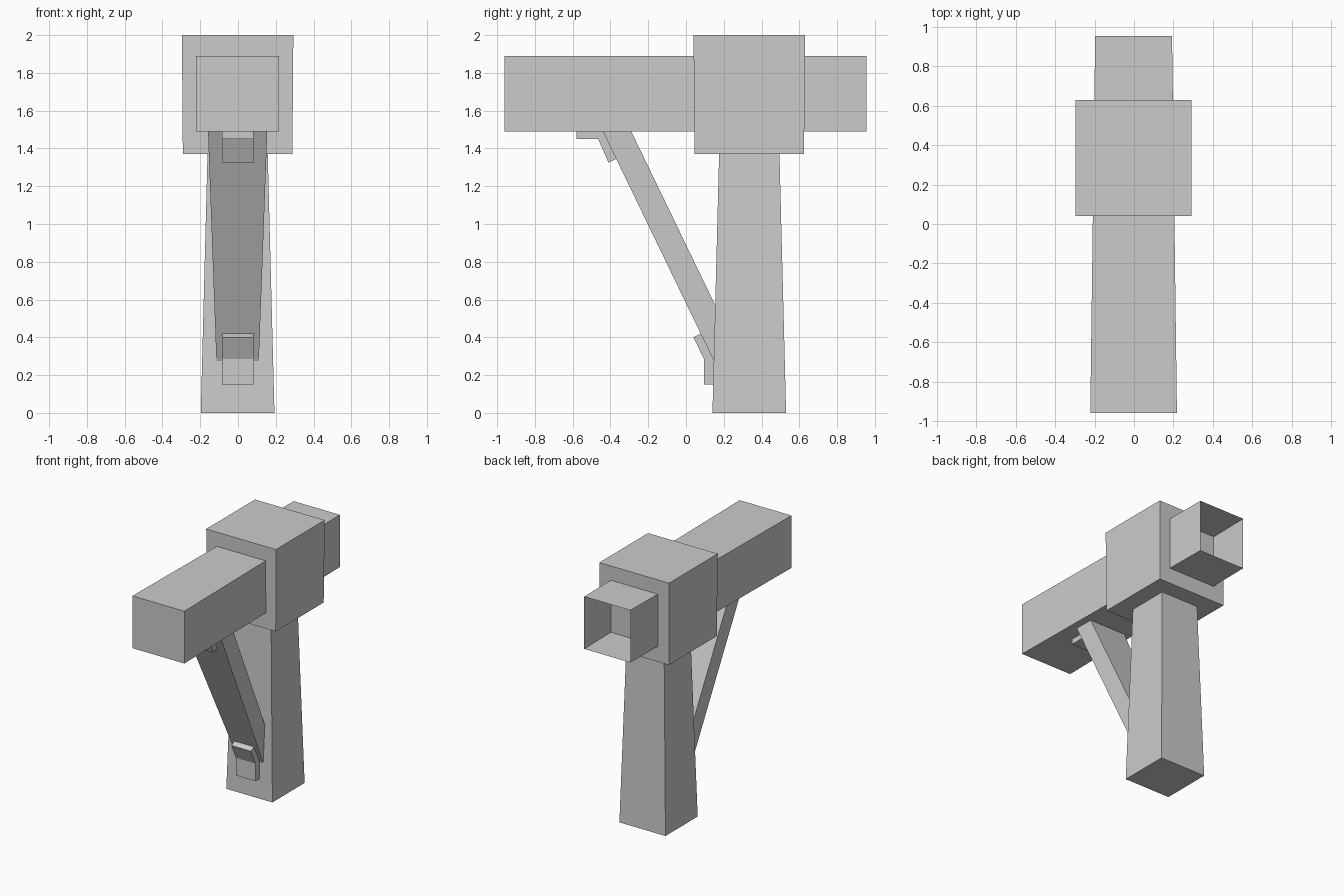
import bpy
import bmesh
from mathutils import Vector

cube = bpy.data.objects.get("Cube")
if cube:
    bpy.data.objects.remove(cube, do_unlink=True)

grey = bpy.data.materials.new("plain grey")
grey.use_nodes = True
grey.diffuse_color = (0.6, 0.6, 0.6, 1)
grey.node_tree.nodes["Principled BSDF"].inputs["Base Color"].default_value = (0.6, 0.6, 0.6, 1)

CENTRE_X = -0.002


def side_prism(name, profile, half_width, open_back=False):
    """Span a side (y, z) profile across x; half_width(y, z) gives the taper."""
    bm = bmesh.new()
    rows = [[bm.verts.new((CENTRE_X + side * half_width(y, z), y, z)) for y, z in profile]
            for side in (-1, 1)]
    left, right = rows
    bm.faces.new(left)
    bm.faces.new(reversed(right))
    count = len(profile)
    for i in range(count):
        j = (i + 1) % count
        bm.faces.new((left[j], left[i], right[i], right[j]))
    bmesh.ops.recalc_face_normals(bm, faces=bm.faces)
    if open_back:
        ends = [f for f in bm.faces if f.normal.y > 0.9]
        bmesh.ops.delete(bm, geom=ends, context='FACES_ONLY')
    mesh = bpy.data.meshes.new(name)
    bm.to_mesh(mesh)
    bm.free()
    mesh.materials.append(grey)
    obj = bpy.data.objects.new(name, mesh)
    bpy.context.collection.objects.link(obj)
    return obj


# Tapered upright post
side_prism("post", [(0.14, 0), (0.53, 0), (0.494, 1.4), (0.176, 1.4)],
           lambda y, z: 0.195 - 0.026 * z)

# Head block on top of the post
side_prism("head_block", [(0.045, 1.37), (0.625, 1.37), (0.63, 2), (0.04, 2)],
           lambda y, z: 0.29 + 0.008 * (z - 1.37))

# Tapered beam through the block, open at the back end
side_prism("beam", [(-0.96, 1.49), (0.955, 1.49), (0.955, 1.89), (-0.96, 1.89)],
           lambda y, z: 0.2075 - 0.013 * y, open_back=True)

# Diagonal brace, widening towards the beam
foot = Vector((0.15, 0.27))
along = Vector((-0.435, 0.9))
across = Vector((0.9, 0.435))
brace_profile = [foot + along * a + across * b
                 for a, b in ((0, 0), (0, 0.135), (1.4, 0.135), (1.4, 0))]
side_prism("diagonal_brace", brace_profile,
           lambda y, z: 0.112 + 0.033 * (Vector((y, z)) - foot).dot(along))

# Bent brackets at both ends of the brace
brackets = {
    "upper_bracket": [(-0.58, 1.495), (-0.58, 1.45), (-0.465, 1.45),
                      (-0.41, 1.325), (-0.37, 1.345), (-0.435, 1.495)],
    "lower_bracket": [(0.147, 0.15), (0.095, 0.15), (0.095, 0.285),
                      (0.04, 0.4), (0.08, 0.42), (0.152, 0.275)],
}
for name, profile in brackets.items():
    side_prism(name, profile, lambda y, z: 0.083)
